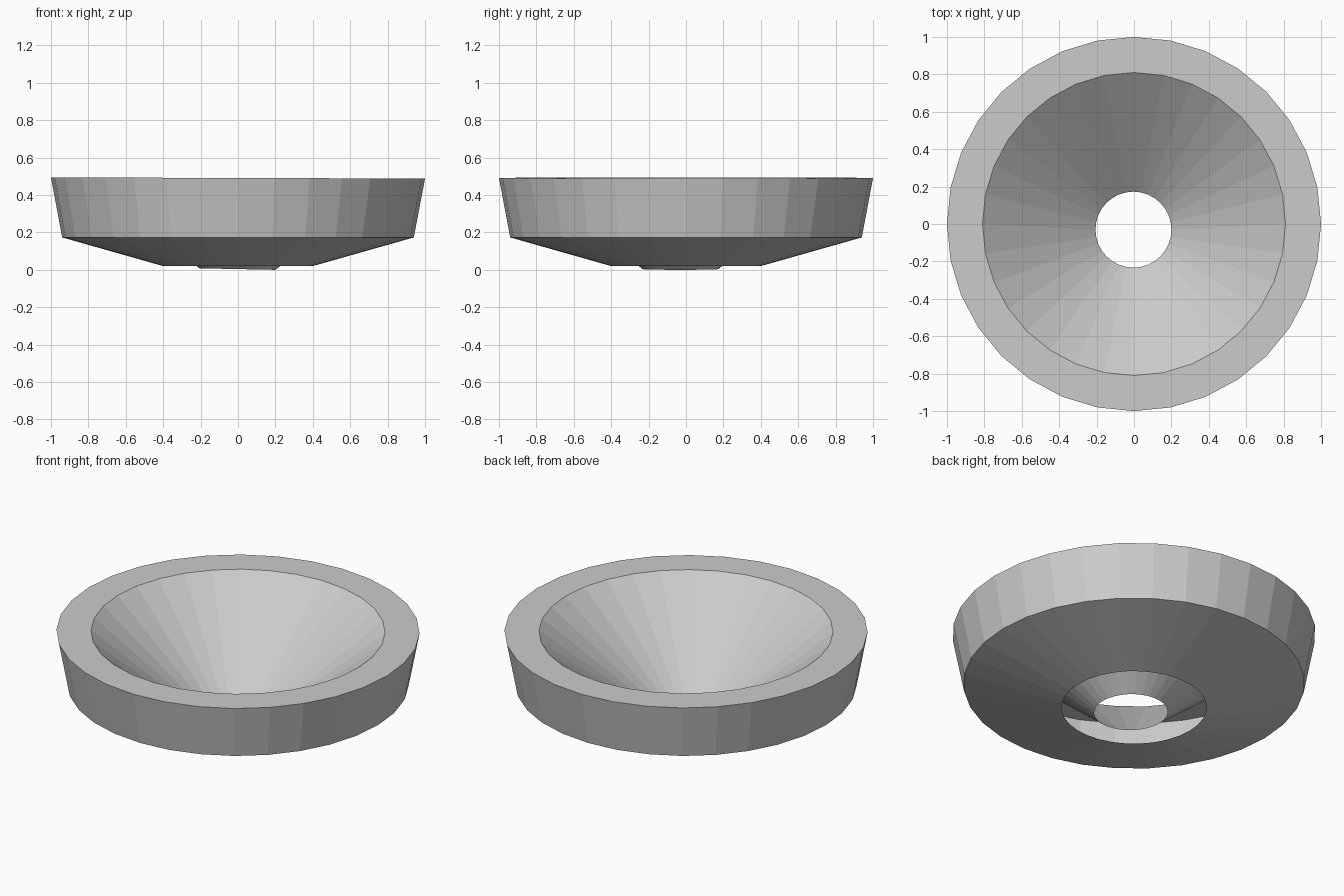
import bpy, bmesh
from math import sin, cos, pi

if "Cube" in bpy.data.objects:
    bpy.data.objects.remove(bpy.data.objects["Cube"])

SIDES = 32

# Rings of the open shell: radius, height, centre x, centre y, tilt along x
RINGS = [
    (0.40, 0.020, 0, 0, 0),               # lower edge of the outer shell
    (0.94, 0.173, 0, 0, 0),               # bottom of the side wall
    (1.00, 0.491, 0, 0, -0.003),          # outer rim
    (0.81, 0.491, 0, 0, -0.003),          # inner rim
    (0.203, 0.004, -0.003, -0.03, -0.02), # drain hole at the foot of the cone
]


def add_ring(bm, r, z, cx, cy, tilt):
    ring = []
    for i in range(SIDES):
        a = 2 * pi * i / SIDES
        x, y = r * cos(a), r * sin(a)
        ring.append(bm.verts.new((cx + x, cy + y, z + tilt * x)))
    return ring


# Faceted basin: outer shell, flat rim and inner cone in one strip
bm = bmesh.new()
rings = [add_ring(bm, *r) for r in RINGS]
for lower, upper in zip(rings, rings[1:]):
    for i in range(SIDES):
        j = (i + 1) % SIDES
        bm.faces.new((lower[i], lower[j], upper[j], upper[i]))

# Stand exactly on the ground
low = min(v.co.z for v in bm.verts)
bmesh.ops.translate(bm, verts=bm.verts, vec=(0, 0, -low))

mesh = bpy.data.meshes.new("basin")
bm.to_mesh(mesh)
bm.free()
basin = bpy.data.objects.new("basin", mesh)
bpy.context.collection.objects.link(basin)
